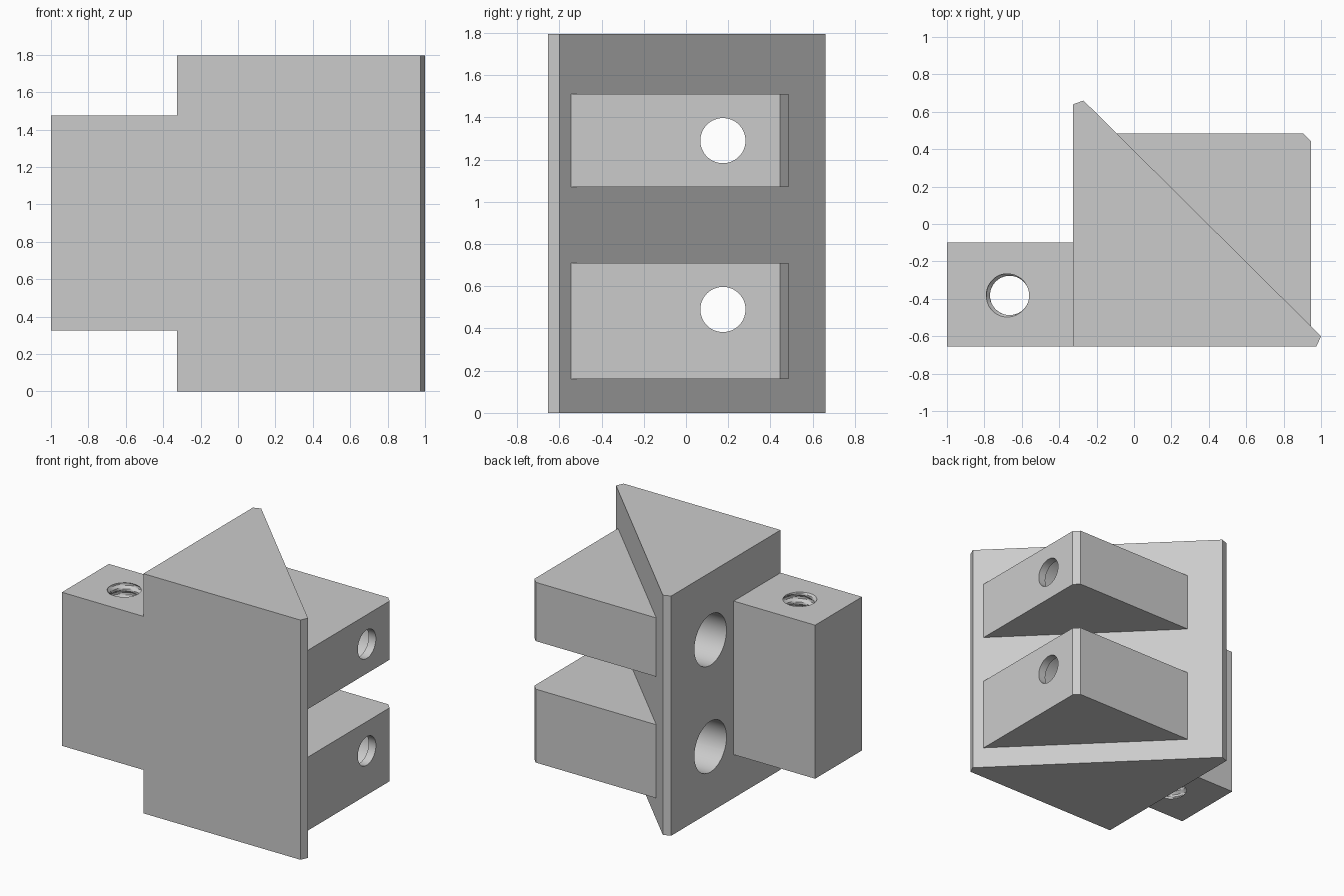
import bpy
import bmesh
from math import sin, cos, pi, radians

cube = bpy.data.objects.get("Cube")
if cube:
    bpy.data.objects.remove(cube, do_unlink=True)

grey = bpy.data.materials.new("light grey")
grey.use_nodes = True
grey.diffuse_color = (0.6, 0.6, 0.6, 1)
grey.node_tree.nodes["Principled BSDF"].inputs["Base Color"].default_value = (0.6, 0.6, 0.6, 1)


def finish(name, bm):
    """Turn a bmesh into a named object."""
    bmesh.ops.recalc_face_normals(bm, faces=bm.faces)
    mesh = bpy.data.meshes.new(name)
    bm.to_mesh(mesh)
    bm.free()
    mesh.materials.append(grey)
    obj = bpy.data.objects.new(name, mesh)
    bpy.context.collection.objects.link(obj)
    return obj


def prism(name, outline, bottom, top):
    """Extrude a plan outline between two heights."""
    bm = bmesh.new()
    face = bm.faces.new([bm.verts.new((x, y, bottom)) for x, y in outline])
    grown = bmesh.ops.extrude_face_region(bm, geom=[face])["geom"]
    verts = [v for v in grown if isinstance(v, bmesh.types.BMVert)]
    bmesh.ops.translate(bm, verts=verts, vec=(0, 0, top - bottom))
    return finish(name, bm)


def tube(name, rings):
    """Skin closed rings of points and cap both ends."""
    bm = bmesh.new()
    loops = [[bm.verts.new(p) for p in ring] for ring in rings]
    n = len(loops[0])
    for low, high in zip(loops, loops[1:]):
        for i in range(n):
            j = (i + 1) % n
            bm.faces.new((low[i], low[j], high[j], high[i]))
    bm.faces.new(loops[0])
    bm.faces.new(loops[-1])
    cutter = finish(name, bm)
    cutter.hide_render = True
    return cutter


def cut(obj, cutters):
    bpy.context.view_layer.objects.active = obj
    for cutter in cutters:
        mod = obj.modifiers.new("hole", "BOOLEAN")
        mod.operation = "DIFFERENCE"
        mod.solver = "EXACT"
        mod.object = cutter
        bpy.ops.object.modifier_apply(modifier=mod.name)


def bolt_hole(y, z, sides=64):
    """Stepped hole along x: wide counterbore, narrow exit."""
    profile = [(-0.5, 0.19), (0.885, 0.19), (0.885, 0.107), (1.1, 0.107)]
    angles = [2 * pi * i / sides for i in range(sides)]
    return tube("bolt_hole_cutter",
                [[(x, y + r * cos(a), z + r * sin(a)) for a in angles] for x, r in profile])


def threaded_hole(x, y, bottom, top, pitch=0.07, sides=40, steps=8):
    """Vertical hole with a helical groove, widest towards -x at the top."""
    angles = [2 * pi * i / sides for i in range(sides)]
    rings = []
    for k in range(int((top - bottom) / pitch + 2) * steps + 1):
        z = bottom - pitch + k * pitch / steps
        ring = []
        for a in angles:
            phase = ((z - top) / pitch - (a - pi) / (2 * pi)) % 1
            depth = min(1, max(0, 1.5 - 4 * min(phase, 1 - phase)))
            r = 0.105 + 0.02 * depth
            ring.append((x + r * cos(a), y + r * sin(a), z))
        rings.append(ring)
    return tube("thread_cutter", rings)


# Main triangular body with blunted corners
body = prism("triangular_body",
             [(-0.325, -0.655), (0.975, -0.655), (1, -0.6), (-0.27, 0.66), (-0.325, 0.64)],
             0, 1.795)

# Two ribs on the slanted face, sunk slightly into the body
rib_outline = [(-0.09, 0.485), (-0.2, 0.3), (0.7, -0.6), (0.945, -0.555),
               (0.945, 0.445), (0.905, 0.485)]
lower_rib = prism("lower_rib", rib_outline, 0.16, 0.71)
upper_rib = prism("upper_rib", rib_outline, 1.07, 1.51)

# Side block
block = prism("side_block", [(-1, -0.655), (-0.325, -0.655), (-0.325, -0.1), (-1, -0.1)],
              0.325, 1.475)

# Holes
low_hole, high_hole = bolt_hole(0.175, 0.49), bolt_hole(0.175, 1.29)
thread = threaded_hole(-0.665, -0.382, 0.325, 1.475)
cut(body, [low_hole, high_hole])
cut(lower_rib, [low_hole])
cut(upper_rib, [high_hole])
cut(block, [thread])
for cutter in (low_hole, high_hole, thread):
    bpy.data.objects.remove(cutter, do_unlink=True)

# Smooth holes, sharp edges
for obj in (body, lower_rib, upper_rib, block):
    bpy.ops.object.select_all(action="DESELECT")
    obj.select_set(True)
    bpy.context.view_layer.objects.active = obj
    bpy.ops.object.shade_smooth_by_angle(angle=radians(25))
